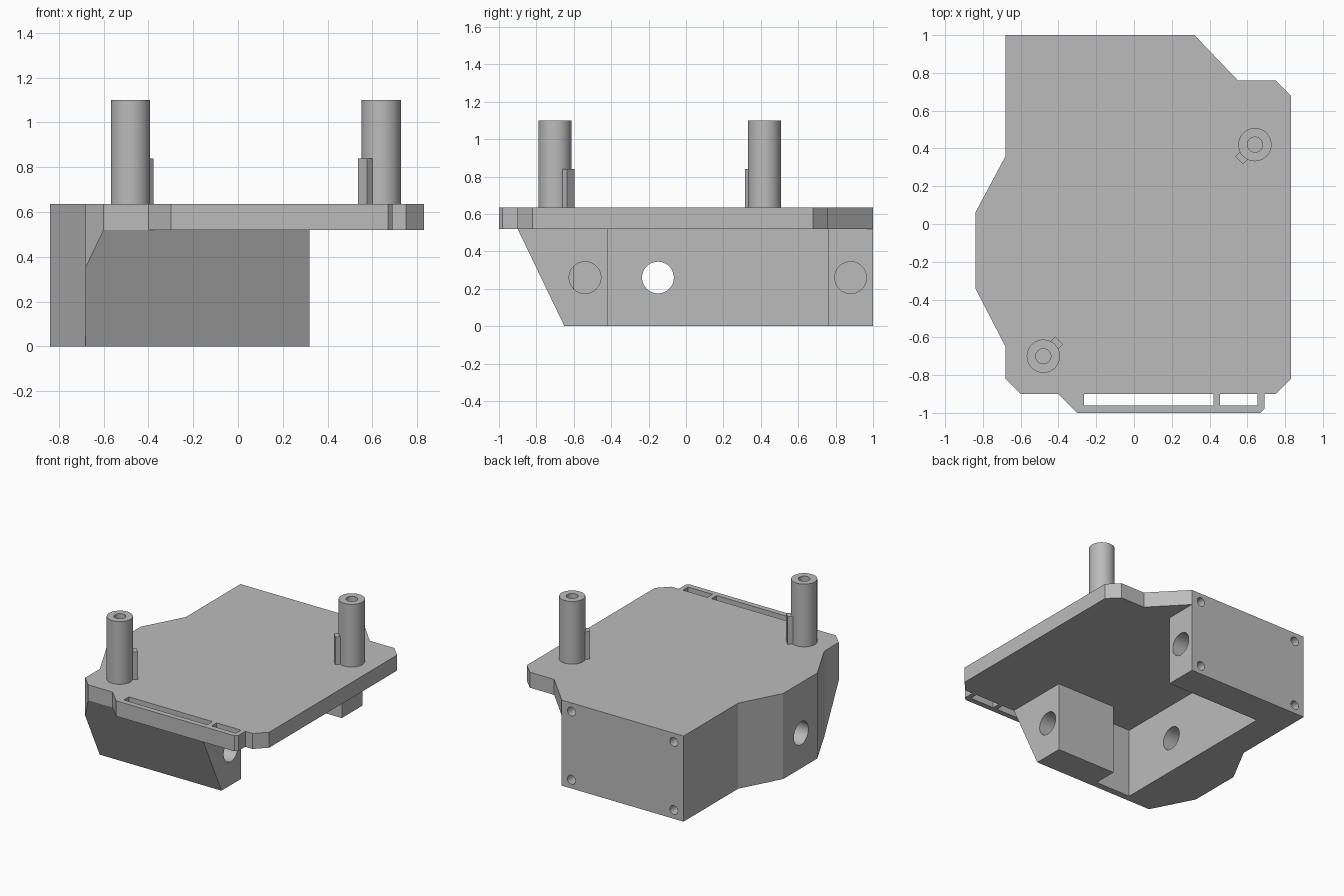
import bpy, bmesh, math
from mathutils import Vector, Matrix

cube = bpy.data.objects.get("Cube")
if cube:
    bpy.data.objects.remove(cube, do_unlink=True)

grey = bpy.data.materials.new("plain_grey")
grey.use_nodes = True
grey.diffuse_color = (0.5, 0.5, 0.5, 1)
grey.node_tree.nodes["Principled BSDF"].inputs["Base Color"].default_value = (0.5, 0.5, 0.5, 1)

PLATE_BOTTOM, PLATE_TOP = 0.52, 0.635
POST_TOP, RIB_TOP = 1.10, 0.84


def to_object(name, bm):
    bmesh.ops.recalc_face_normals(bm, faces=bm.faces)
    mesh = bpy.data.meshes.new(name)
    bm.to_mesh(mesh)
    bm.free()
    mesh.materials.append(grey)
    obj = bpy.data.objects.new(name, mesh)
    bpy.context.collection.objects.link(obj)
    return obj


def prism(outline, z0, z1):
    bm = bmesh.new()
    face = bm.faces.new([bm.verts.new((x, y, z0)) for x, y in outline])
    ext = bmesh.ops.extrude_face_region(bm, geom=[face])
    top = [v for v in ext["geom"] if isinstance(v, bmesh.types.BMVert)]
    bmesh.ops.translate(bm, verts=top, vec=(0, 0, z1 - z0))
    return bm


def rod(name, start, end, radius, sides=48):
    start, end = Vector(start), Vector(end)
    axis = end - start
    bm = bmesh.new()
    turn = axis.to_track_quat('Z', 'Y').to_matrix().to_4x4()
    bmesh.ops.create_cone(bm, cap_ends=True, segments=sides, radius1=radius, radius2=radius,
                          depth=axis.length, matrix=Matrix.Translation((start + end) / 2) @ turn)
    return to_object(name, bm)


def box(name, x0, x1, y0, y1, z0, z1):
    return to_object(name, prism([(x0, y0), (x1, y0), (x1, y1), (x0, y1)], z0, z1))


def cut(obj, cutters):
    for cutter in cutters:
        mod = obj.modifiers.new("cut", 'BOOLEAN')
        mod.operation, mod.solver, mod.object = 'DIFFERENCE', 'EXACT', cutter
        with bpy.context.temp_override(object=obj, active_object=obj):
            bpy.ops.object.modifier_apply(modifier=mod.name)


def smooth(obj):
    bpy.ops.object.select_all(action='DESELECT')
    obj.select_set(True)
    bpy.context.view_layer.objects.active = obj
    bpy.ops.object.shade_smooth_by_angle(angle=math.radians(25))


# Left-hand edge shared by the plate and the body below it
side = [(-0.68, 1), (-0.68, 0.36), (-0.84, 0.06), (-0.84, -0.34),
        (-0.68, -0.65), (-0.68, -0.82), (-0.6, -0.9)]

# Top plate with chamfered corners and a front lip
plate = to_object("top_plate", prism(side + [
    (-0.4, -0.9), (-0.3, -1), (0.67, -1), (0.69, -0.98), (0.69, -0.9), (0.75, -0.9),
    (0.83, -0.82), (0.83, 0.68), (0.75, 0.76), (0.55, 0.76), (0.32, 1)],
    PLATE_BOTTOM, PLATE_TOP))

# C-shaped body: side wall, front block and back block
bm = prism(side + [
    (0.32, -0.9), (0.32, -0.42), (-0.17, -0.42), (-0.17, -0.6), (-0.46, -0.6),
    (-0.46, 0.76), (0.32, 0.76), (0.32, 1)], 0, PLATE_BOTTOM)
# Sloped front of the body
bmesh.ops.bisect_plane(bm, geom=bm.verts[:] + bm.edges[:] + bm.faces[:], dist=0.0001,
                       plane_co=(0, -0.65, 0), plane_no=(0, -PLATE_BOTTOM, -0.25),
                       clear_outer=True)
bmesh.ops.holes_fill(bm, edges=[e for e in bm.edges if e.is_boundary], sides=0)
body = to_object("body", bm)

# Round side holes, back screw holes and lip slots
side_holes = [rod("side_hole_cutter", (x0, y, 0.26), (x1, y, 0.26), 0.085)
              for x0, x1, y in ((-0.25, 0.4, -0.54), (-0.95, -0.4, -0.15), (-0.17, 0.4, 0.88))]
screw_holes = [rod("screw_hole_cutter", (x, 0.86, z), (x, 1.1, z), 0.033, 24)
               for x in (-0.6, 0.24) for z in (0.065, 0.57)]
slots = [box("slot_cutter", x0, x1, -0.96, -0.9, 0.4, 0.8)
         for x0, x1 in ((-0.265, 0.42), (0.455, 0.655))]
cut(body, side_holes + screw_holes[::2])
cut(plate, slots + screw_holes[1::2])

# Hollow posts, each with a short rib facing the other post
bores = []
for label, x, y, angle in (("front", -0.48, -0.7, 45), ("back", 0.64, 0.42, 225)):
    post = rod(label + "_post", (x, y, PLATE_TOP), (x, y, POST_TOP), 0.088)
    bore = rod("bore_cutter", (x, y, PLATE_TOP + 0.01), (x, y, POST_TOP + 0.1), 0.04, 32)
    bores.append(bore)
    cut(post, [bore])
    smooth(post)
    rib = box(label + "_rib", 0.07, 0.118, -0.0285, 0.0285, PLATE_TOP, RIB_TOP)
    rib.location = (x, y, 0)
    rib.rotation_euler.z = math.radians(angle)

for obj in (plate, body):
    smooth(obj)
for cutter in side_holes + screw_holes + slots + bores:
    bpy.data.objects.remove(cutter, do_unlink=True)
